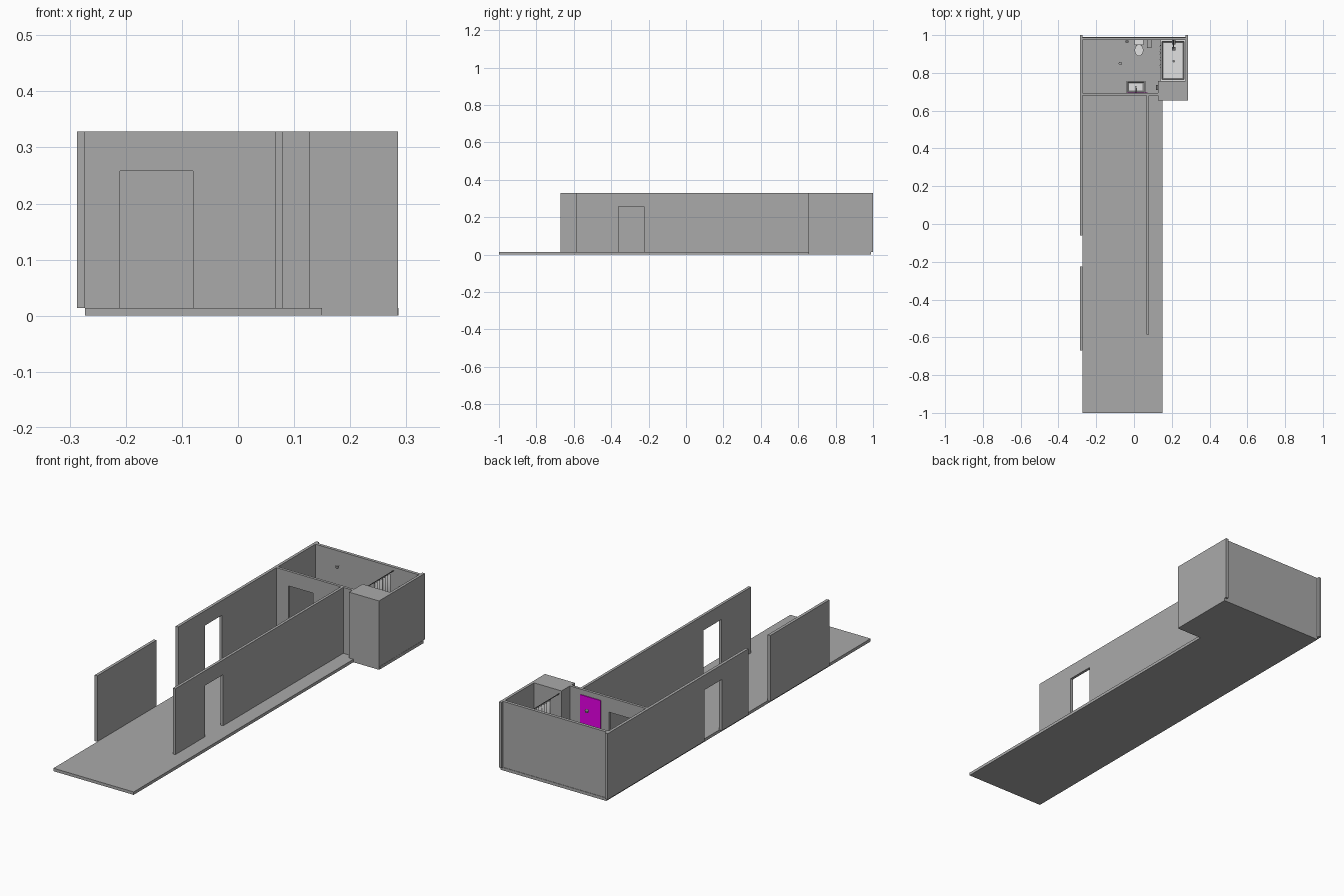
import bpy, bmesh, math
from mathutils import Vector, Matrix

cube = bpy.data.objects.get("Cube")
if cube:
    bpy.data.objects.remove(cube, do_unlink=True)

FLOOR, TOP = 0.014, 0.328


def material(name, rgb):
    m = bpy.data.materials.new(name)
    m.use_nodes = True
    m.diffuse_color = (*rgb, 1)
    m.node_tree.nodes["Principled BSDF"].inputs["Base Color"].default_value = (*rgb, 1)
    return m


GREY = material("plaster grey", (0.4, 0.4, 0.4))
WHITE = material("ceramic white", (0.75, 0.75, 0.75))
MAGENTA = material("mirror magenta", (0.8, 0.0, 0.8))
METAL = material("dark metal", (0.16, 0.16, 0.16))


def finish(name, bm, mat, smooth=False):
    bmesh.ops.recalc_face_normals(bm, faces=bm.faces)
    mesh = bpy.data.meshes.new(name)
    bm.to_mesh(mesh)
    bm.free()
    mesh.materials.append(mat)
    ob = bpy.data.objects.new(name, mesh)
    bpy.context.collection.objects.link(ob)
    if smooth:
        bpy.ops.object.select_all(action="DESELECT")
        bpy.context.view_layer.objects.active = ob
        ob.select_set(True)
        bpy.ops.object.shade_smooth_by_angle(angle=math.radians(40))
    return ob


def prism(name, points, offset, mat=GREY):
    """Extrude a flat outline along an offset."""
    bm = bmesh.new()
    face = bm.faces.new([bm.verts.new(p) for p in points])
    new = bmesh.ops.extrude_face_region(bm, geom=[face])["geom"]
    bmesh.ops.translate(bm, vec=offset, verts=[v for v in new if isinstance(v, bmesh.types.BMVert)])
    return finish(name, bm, mat)


def box(name, x, y, z, mat=GREY):
    outline = [(x[0], y[0], z[0]), (x[1], y[0], z[0]), (x[1], y[1], z[0]), (x[0], y[1], z[0])]
    return prism(name, outline, (0, 0, z[1] - z[0]), mat)


def wall(name, axis, span, depth, door=None):
    """Upright wall along x or y, with an optional doorway."""
    a, b = span
    outline = [(a, FLOOR)]
    if door:
        outline += [(door[0], FLOOR), (door[0], 0.258), (door[1], 0.258), (door[1], FLOOR)]
    outline += [(b, FLOOR), (b, TOP), (a, TOP)]
    t = depth[1] - depth[0]
    if axis == "x":
        return prism(name, [(u, depth[0], z) for u, z in outline], (0, t, 0))
    return prism(name, [(depth[0], u, z) for u, z in outline], (t, 0, 0))


def rod(name, a, b, r, mat=METAL, r2=None):
    a, b = Vector(a), Vector(b)
    d = b - a
    bm = bmesh.new()
    turn = d.to_track_quat("Z", "Y").to_matrix().to_4x4()
    bmesh.ops.create_cone(bm, cap_ends=True, segments=20, radius1=r, radius2=r if r2 is None else r2,
                          depth=d.length, matrix=Matrix.Translation((a + b) / 2) @ turn)
    return finish(name, bm, mat, True)


def bowl(name, centre, rings, mat=WHITE):
    """Stack of ellipses (half width, half length, height), bridged and capped."""
    bm = bmesh.new()
    loops = []
    for rx, ry, z in rings:
        angles = [math.tau * i / 28 for i in range(28)]
        loops.append([bm.verts.new((centre[0] + rx * math.cos(t), centre[1] + ry * math.sin(t), z))
                      for t in angles])
    for low, high in zip(loops, loops[1:]):
        for i in range(28):
            j = (i + 1) % 28
            bm.faces.new((low[i], low[j], high[j], high[i]))
    bm.faces.new(loops[0])
    bm.faces.new(loops[-1])
    return finish(name, bm, mat, True)


def basin_block(name, x, y, z, rim, depth, mat=WHITE):
    """Block with a tapered, sunken top."""
    ob = box(name, x, y, z, mat)
    bm = bmesh.new()
    bm.from_mesh(ob.data)
    top = max(bm.faces, key=lambda f: f.calc_center_median().z)
    bmesh.ops.inset_individual(bm, faces=[top], thickness=rim)
    bmesh.ops.inset_individual(bm, faces=[top], thickness=0.008, depth=-depth)
    bm.to_mesh(ob.data)
    bm.free()
    return ob


# Floor slab
prism("floor", [(-0.273, -1, 0), (0.15, -1, 0), (0.15, 0.66, 0), (0.286, 0.66, 0),
                (0.286, 0.99, 0), (-0.273, 0.99, 0)], (0, 0, FLOOR))

# Walls
wall("outer_wall_front", "y", (-0.67, -0.225), (-0.287, -0.273))
wall("outer_wall_back", "y", (-0.06, 1.0), (-0.287, -0.273), (0.14, 0.27))
wall("corridor_wall", "y", (-0.585, 0.68), (0.066, 0.079), (-0.36, -0.225))
wall("bathroom_partition", "x", (-0.273, 0.127), (0.68, 0.693), (-0.21, -0.08))
wall("back_wall", "x", (-0.273, 0.272), (0.973, 0.988))
wall("bath_side_wall", "y", (0.755, 1.0), (0.272, 0.285))
box("service_shaft", (0.127, 0.285), (0.655, 0.756), (0, TOP))

# Bathtub with drain and shower
basin_block("bathtub", (0.14, 0.272), (0.757, 0.973), (FLOOR, 0.085), 0.01, 0.05)
rod("bathtub_drain", (0.21, 0.862, 0.035), (0.21, 0.862, 0.038), 0.007)
rod("shower_arm", (0.21, 0.973, 0.27), (0.21, 0.93, 0.27), 0.0025)
box("shower_head", (0.2, 0.22), (0.918, 0.938), (0.262, 0.27), METAL)
box("bath_tap", (0.2, 0.22), (0.95, 0.973), (0.105, 0.115), METAL)

# Shower rail and gathered curtain
rod("curtain_rail", (0.139, 0.757, 0.312), (0.139, 0.973, 0.312), 0.002)
bm = bmesh.new()
previous = None
for i in range(53):
    x = 0.139 + 0.004 * math.sin(i * math.pi / 4)
    y = 0.82 + 0.0025 * i
    pair = [bm.verts.new((x, y, z)) for z in (0.09, 0.308)]
    if previous:
        bm.faces.new((previous[0], pair[0], pair[1], previous[1]))
    previous = pair
curtain = finish("shower_curtain", bm, GREY, True)
curtain.modifiers.new("Thickness", "SOLIDIFY").thickness = 0.001

# Toilet
box("toilet_cistern", (0.003, 0.05), (0.948, 0.973), (0.06, 0.115), WHITE)
box("toilet_base", (0.014, 0.039), (0.91, 0.973), (FLOOR, 0.06), WHITE)
bowl("toilet_bowl", (0.0265, 0.92), [(0.012, 0.018, FLOOR), (0.015, 0.02, 0.035),
                                     (0.022, 0.03, 0.058), (0.023, 0.031, 0.068)])

# Washbasin with pedestal, bowl and tap
basin_block("washbasin", (-0.04, 0.06), (0.693, 0.757), (0.095, 0.12), 0.008, 0.016)
bowl("washbasin_pedestal", (0.01, 0.72), [(0.014, 0.014, FLOOR), (0.01, 0.01, 0.05), (0.016, 0.016, 0.096)])
rod("washbasin_drain", (0.01, 0.726, 0.104), (0.01, 0.726, 0.106), 0.005)
rod("washbasin_tap", (0.01, 0.699, 0.12), (0.01, 0.699, 0.135), 0.004)
rod("washbasin_spout", (0.01, 0.699, 0.133), (0.01, 0.72, 0.131), 0.0025)

# Mirror over the washbasin
box("mirror", (-0.037, 0.071), (0.693, 0.697), (0.14, 0.303), MAGENTA)

# Small fittings
rod("paper_holder", (-0.045, 0.966, 0.1), (-0.028, 0.966, 0.1), 0.006)
box("wall_radiator", (0.07, 0.092), (0.932, 0.973), (0.05, 0.14), GREY)
box("towel_hook", (0.117, 0.127), (0.71, 0.735), (0.17, 0.178), METAL)
rod("ceiling_lamp", (-0.072, 0.85, 0.314), (-0.072, 0.85, 0.326), 0.006, GREY, 0.009)
